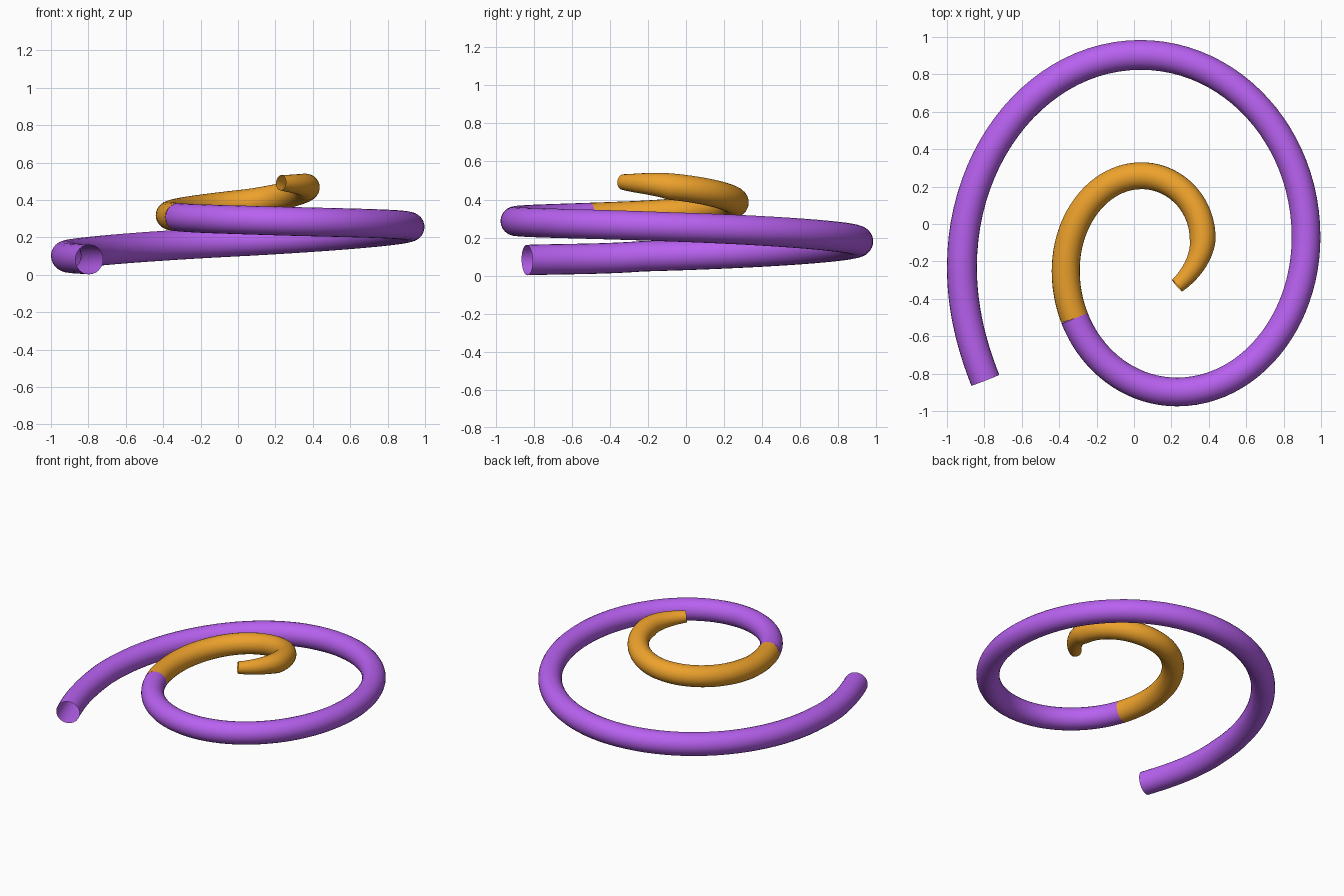
import bpy
from mathutils import Vector
from mathutils.geometry import interpolate_bezier

if "Cube" in bpy.data.objects:
    bpy.data.objects.remove(bpy.data.objects["Cube"])

# Path keys: x, y, z, tube radius, travel direction (x, y)
KEYS = [
    (-0.795, -0.835, 0.082, 0.080, (-0.37, 0.93)),
    (-0.920, -0.230, 0.102, 0.080, (0, 1)),
    (0.035, 0.904, 0.180, 0.080, (1, 0)),
    (0.920, -0.070, 0.256, 0.077, (0, -1)),
    (0.230, -0.898, 0.287, 0.077, (-1, 0)),
    (-0.365, -0.250, 0.318, 0.075, (0, 1)),
    (0.040, 0.258, 0.385, 0.072, (1, 0)),
    (0.367, -0.080, 0.468, 0.070, (0, -1)),
    (0.230, -0.330, 0.492, 0.041, (-0.77, -0.63)),
]
STEPS = 24
K = 0.5523


def z_slope(i):
    a, b = max(i - 1, 0), min(i + 1, len(KEYS) - 1)
    return (KEYS[b][2] - KEYS[a][2]) / (b - a)


# Sample the whole rising spiral: quarter-ellipse arcs between the keys
path = []
last = len(KEYS) - 2
for i in range(last + 1):
    p, q = Vector(KEYS[i][:3]), Vector(KEYS[i + 1][:3])
    d0, d1 = Vector(KEYS[i][4]), Vector(KEYS[i + 1][4])
    if i == 0:
        l0, l1 = 0.21, 0.21
    elif i == last:
        l0, l1 = 0.09, 0.10
    else:
        span = (q - p).to_2d()
        l0, l1 = K * abs(span.dot(d0)), K * abs(span.dot(d1))
    h0 = p + Vector((d0.x * l0, d0.y * l0, z_slope(i) / 3))
    h1 = q - Vector((d1.x * l1, d1.y * l1, z_slope(i + 1) / 3))
    pts = interpolate_bezier(p, h0, h1, q, STEPS + 1)
    for j, co in enumerate(pts):
        if i and j == 0:
            continue
        r = KEYS[i][3] + (KEYS[i + 1][3] - KEYS[i][3]) * j / STEPS
        path.append((co, r))


def tube(name, points, color):
    curve = bpy.data.curves.new(name, 'CURVE')
    curve.dimensions = '3D'
    curve.bevel_depth = 1.0
    curve.bevel_resolution = 10
    curve.use_fill_caps = False
    spline = curve.splines.new('POLY')
    spline.points.add(len(points) - 1)
    for sp, (co, r) in zip(spline.points, points):
        sp.co = (*co, 1)
        sp.radius = r
    spline.use_smooth = True
    mat = bpy.data.materials.new(name)
    mat.diffuse_color = color
    mat.use_nodes = True
    mat.node_tree.nodes["Principled BSDF"].inputs["Base Color"].default_value = mat.diffuse_color
    curve.materials.append(mat)
    ob = bpy.data.objects.new(name, curve)
    bpy.context.collection.objects.link(ob)
    bpy.ops.object.select_all(action='DESELECT')
    ob.select_set(True)
    bpy.context.view_layer.objects.active = ob
    bpy.ops.object.convert(target='MESH')
    bpy.ops.object.shade_smooth_by_angle()


# The colour changes partway along the inner left arc
joint = Vector((-0.3235, -0.487))
cut = min(range(4 * STEPS, 5 * STEPS), key=lambda n: (path[n][0].to_2d() - joint).length)
tube("outer_coil", path[:cut + 1], (0.48, 0.12, 0.87, 1))
tube("inner_coil", path[cut:], (0.85, 0.36, 0.025, 1))
